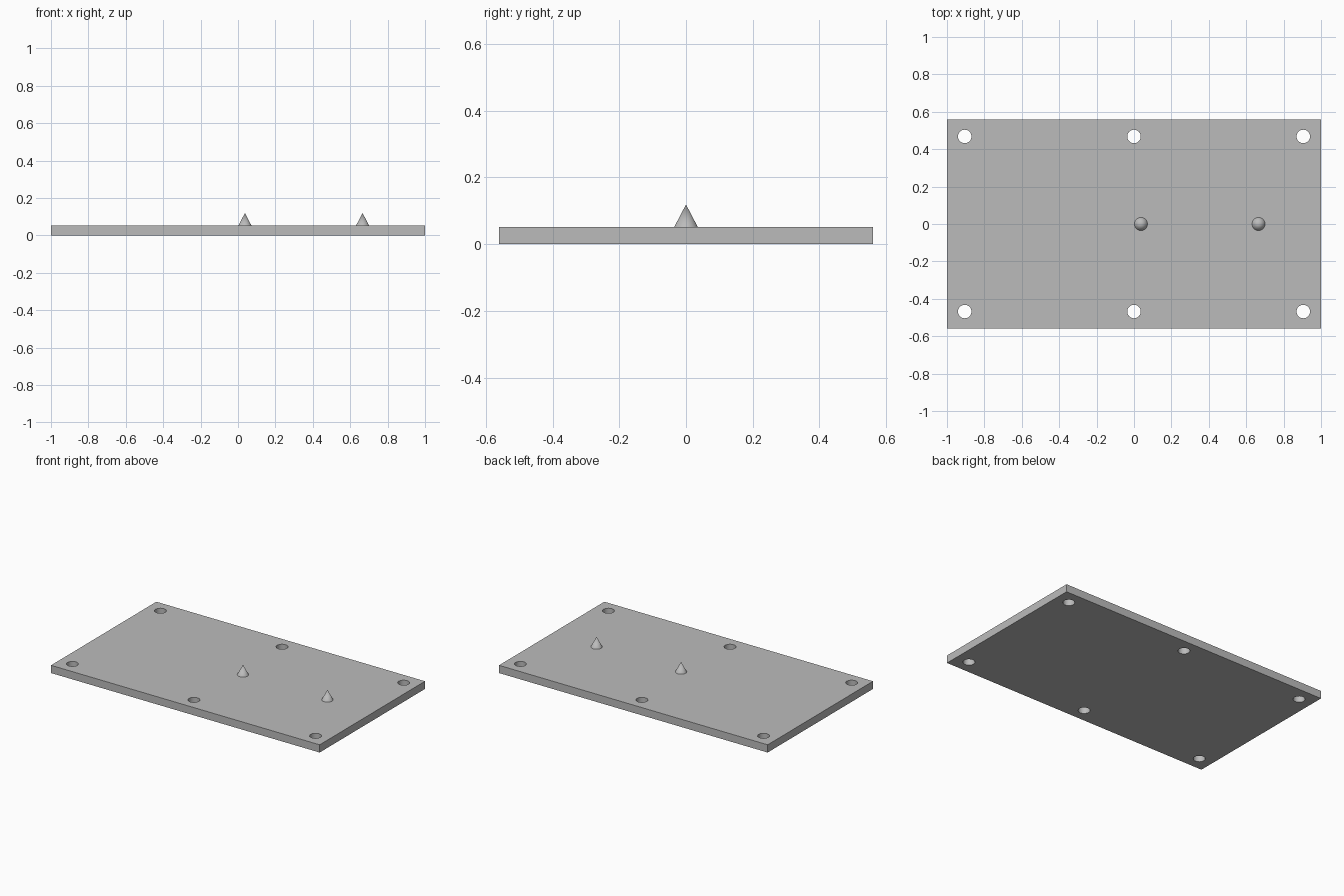
import bpy
import math

cube = bpy.data.objects.get("Cube")
if cube:
    bpy.data.objects.remove(cube, do_unlink=True)

LENGTH, WIDTH, THICK = 2.0, 1.12, 0.052
HOLE_X, HOLE_Y, HOLE_R = 0.905, 0.468, 0.036
PIN_R, PIN_H = 0.035, 0.067

grey = bpy.data.materials.new("plain grey")
grey.use_nodes = True
colour = (0.5, 0.5, 0.5, 1)
grey.diffuse_color = colour
grey.node_tree.nodes["Principled BSDF"].inputs["Base Color"].default_value = colour


def finish(obj, name):
    obj.name = name
    obj.data.materials.append(grey)
    return obj


# Flat base plate
bpy.ops.mesh.primitive_cube_add(size=1, location=(0, 0, THICK / 2))
plate = finish(bpy.context.object, "base_plate")
plate.scale = (LENGTH, WIDTH, THICK)
bpy.ops.object.transform_apply(location=True, scale=True)

# Six round screw holes cut through the plate
cutters = []
for x in (-HOLE_X, 0, HOLE_X):
    for y in (-HOLE_Y, HOLE_Y):
        bpy.ops.mesh.primitive_cylinder_add(
            vertices=48, radius=HOLE_R, depth=THICK * 3, location=(x, y, THICK / 2))
        cutter = finish(bpy.context.object, "hole_cutter")
        cut = plate.modifiers.new("screw_hole", 'BOOLEAN')
        cut.operation = 'DIFFERENCE'
        cut.solver = 'EXACT'
        cut.object = cutter
        cutters.append(cutter)

bpy.ops.object.select_all(action='DESELECT')
plate.select_set(True)
bpy.context.view_layer.objects.active = plate
for name in [m.name for m in plate.modifiers]:
    bpy.ops.object.modifier_apply(modifier=name)
for cutter in cutters:
    bpy.data.objects.remove(cutter, do_unlink=True)
bpy.ops.object.shade_smooth_by_angle(angle=math.radians(30))

# Two pointed locating pins on the centre line
for name, x in (("middle_pin", 0.037), ("left_pin", 0.666)):
    bpy.ops.mesh.primitive_cone_add(
        vertices=48, radius1=PIN_R, radius2=0, depth=PIN_H,
        location=(x, 0, THICK + PIN_H / 2))
    finish(bpy.context.object, name)
    bpy.ops.object.shade_smooth_by_angle(angle=math.radians(30))
